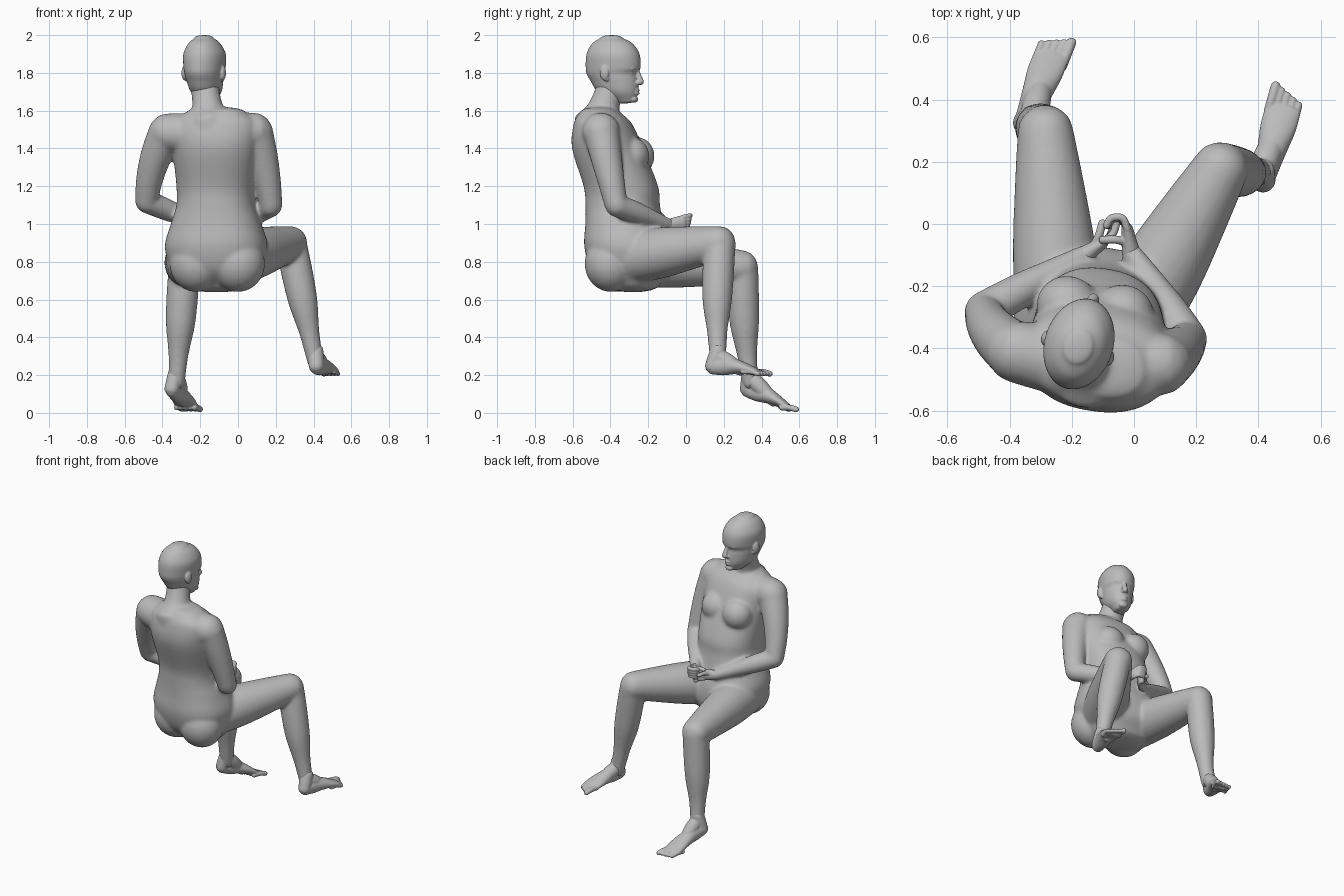
import bpy
import bmesh
from math import sin, cos, pi, radians, copysign
from mathutils import Vector, Matrix

old_cube = bpy.data.objects.get("Cube")
if old_cube:
    bpy.data.objects.remove(old_cube, do_unlink=True)

grey = (0.5, 0.5, 0.5, 1)
skin = bpy.data.materials.new("grey_skin")
skin.use_nodes = True
skin.diffuse_color = grey
skin.node_tree.nodes["Principled BSDF"].inputs["Base Color"].default_value = grey

X, Y, Z = Matrix.Identity(3)
body_turn = Matrix.Rotation(radians(-9), 4, 'Z')
head_turn = Matrix.Rotation(radians(-18), 4, 'Z')


def smooth_path(keys, steps=5):
    """Spline through (centre, half width, half depth) sections."""
    keys = [Vector((*centre, width, depth)) for centre, width, depth in keys]
    keys = [keys[0] * 2 - keys[1], *keys, keys[-1] * 2 - keys[-2]]
    path = []
    for before, start, end, after in zip(keys, keys[1:], keys[2:], keys[3:]):
        pull_start, pull_end = (end - before) / 2, (after - start) / 2
        for step in range(steps):
            t = step / steps
            ease = t * t * (3 - 2 * t)
            path.append(start.lerp(end, ease) + pull_start * t * (1 - t) ** 2
                        - pull_end * t * t * (1 - t))
    return path + [keys[-2]]


def loft(bm, keys, side=X, normal=None, cap=0.9, segments=24, roundness=1):
    """Tube with domed ends; roundness below one squares the sections."""
    path = smooth_path(keys)
    rows = []
    for i, section in enumerate(path):
        ahead, behind = path[min(i + 1, len(path) - 1)], path[max(i - 1, 0)]
        tangent = normal or (ahead - behind).xyz.normalized()
        rows.append((section.xyz, tangent, section[3], section[4]))

    def dome(row, sign):
        centre, tangent, width, depth = row
        height = cap * min(width, depth) * sign
        return [(centre + tangent * height * sin(a), tangent, width * cos(a), depth * cos(a))
                for a in map(radians, (25, 50, 75))]

    def swell(value):
        return copysign(abs(value) ** roundness, value)

    rows = dome(rows[0], -1)[::-1] + rows + dome(rows[-1], 1)
    rings = []
    for centre, tangent, width, depth in rows:
        across = (side - tangent * side.dot(tangent)).normalized()
        outward = tangent.cross(across)
        angles = [2 * pi * j / segments for j in range(segments)]
        rings.append([bm.verts.new(centre + across * width * swell(cos(a))
                                   + outward * depth * swell(sin(a))) for a in angles])
    for ring, following in zip(rings, rings[1:]):
        for j in range(segments):
            k = (j + 1) % segments
            bm.faces.new((ring[j], ring[k], following[k], following[j]))
    bm.faces.new(rings[0][::-1])
    bm.faces.new(rings[-1])


def limb(bm, start, end, radii, bow=Vector(), side=X, depths=None):
    """Tapered limb between two joints, its sections evenly spaced."""
    keys = []
    for i, (width, depth) in enumerate(zip(radii, depths or radii)):
        t = i / (len(radii) - 1)
        keys.append((start.lerp(end, t) + bow * sin(pi * t), width, depth))
    loft(bm, keys, side)


def digit(bm, points, radius):
    """Finger, thumb or toe."""
    loft(bm, [(point, radius, radius) for point in points], side=Z, segments=12)


def ball(bm, centre, size, turn=body_turn):
    place = Matrix.Translation(centre) @ turn @ Matrix.Diagonal((*size, 1))
    bmesh.ops.create_uvsphere(bm, u_segments=24, v_segments=16, radius=1, matrix=place)


def finish(name, bm, voxel, rounds):
    """Fuse the overlapping volumes into one smooth skin."""
    bmesh.ops.recalc_face_normals(bm, faces=bm.faces)
    mesh = bpy.data.meshes.new(name)
    bm.to_mesh(mesh)
    bm.free()
    mesh.materials.append(skin)
    part = bpy.data.objects.new(name, mesh)
    bpy.context.collection.objects.link(part)
    fuse = part.modifiers.new("fuse", 'REMESH')
    fuse.mode = 'VOXEL'
    fuse.voxel_size = voxel
    fuse.use_smooth_shade = True
    relax = part.modifiers.new("relax", 'SMOOTH')
    relax.factor = 0.5
    relax.iterations = rounds


# Joints
right_hip, right_knee = Vector((-0.24, -0.3, 0.81)), Vector((-0.285, 0.3, 0.77))
right_ankle = Vector((-0.325, 0.34, 0.16))
left_hip, left_knee = Vector((0, -0.3, 0.82)), Vector((0.28, 0.18, 0.9))
left_ankle = Vector((0.41, 0.17, 0.27))
right_shoulder, right_elbow = Vector((-0.38, -0.41, 1.485)), Vector((-0.485, -0.28, 1.12))
right_wrist = Vector((-0.16, -0.1, 0.985))
left_shoulder, left_elbow = Vector((0.09, -0.45, 1.49)), Vector((0.175, -0.37, 1.1))
left_wrist = Vector((-0.01, -0.09, 0.995))

# Torso rings: height, back, front, half width
body = bmesh.new()
rings = [(0.68, -0.42, -0.14, 0.19), (0.76, -0.5, -0.08, 0.24), (0.88, -0.535, -0.08, 0.272),
         (1, -0.53, -0.12, 0.24), (1.1, -0.53, -0.14, 0.21), (1.2, -0.54, -0.15, 0.21),
         (1.4, -0.6, -0.23, 0.23), (1.53, -0.59, -0.29, 0.23), (1.59, -0.56, -0.35, 0.16)]
loft(body, [(Vector((-0.115, (back + front) / 2, height)), half, (front - back) / 2)
            for height, back, front, half in rings],
     side=body_turn @ X, normal=Z, cap=0.3, segments=40, roundness=0.87)
chest, seat = Vector((-0.125, -0.275, 1.36)), Vector((-0.11, -0.38, 0.79))
for way in (-1, 1):
    offset = body_turn @ X * way
    ball(body, chest + offset * 0.09, (0.1, 0.095, 0.1))
    ball(body, seat + offset * 0.11, (0.145, 0.14, 0.15))
limb(body, Vector((-0.15, -0.465, 1.53)), Vector((-0.175, -0.4, 1.72)),
     (0.13, 0.09, 0.077, 0.075))

# Legs and arms share their tapers
for hip, knee, ankle in ((right_hip, right_knee, right_ankle), (left_hip, left_knee, left_ankle)):
    limb(body, hip, knee, (0.14, 0.135, 0.115, 0.09))
    limb(body, knee, ankle, (0.083, 0.084, 0.077, 0.054, 0.043), bow=Y * -0.01)
for shoulder, elbow, wrist, bow in (
        (right_shoulder, right_elbow, right_wrist, X * -0.02),
        (left_shoulder, left_elbow, left_wrist, X * 0.01)):
    limb(body, Vector((-0.14, -0.46, 1.47)), shoulder, (0.12, 0.11, 0.1), side=Y)
    limb(body, shoulder, elbow, (0.095, 0.084, 0.072, 0.061), bow)
    limb(body, elbow, wrist, (0.062, 0.058, 0.046, 0.033), side=Z)
finish("body", body, 0.009, 14)


# Head, shaped in its own turned frame
def on_head(across, forward, height):
    return Vector((-0.175, -0.38, height)) + head_turn @ Vector((across, forward, 0))


head = bmesh.new()
rings = [(1.65, -0.01, 0.115, 0.04), (1.7, -0.09, 0.13, 0.078), (1.76, -0.13, 0.13, 0.094),
         (1.795, -0.15, 0.127, 0.1), (1.83, -0.155, 0.143, 0.107), (1.9, -0.15, 0.137, 0.109),
         (1.955, -0.12, 0.1, 0.082), (1.985, -0.075, 0.045, 0.05)]
loft(head, [(on_head(0, (back + front) / 2, height), half, (front - back) / 2)
            for height, back, front, half in rings],
     side=head_turn @ X, normal=Z, cap=0.3, segments=40)
limb(head, on_head(0, 0.125, 1.82), on_head(0, 0.146, 1.752), (0.012, 0.014, 0.019),
     side=head_turn @ X)
for height in (1.709, 1.692):
    ball(head, on_head(0, 0.122, height), (0.025, 0.018, 0.01), head_turn)
ball(head, on_head(0, 0.11, 1.66), (0.03, 0.022, 0.018), head_turn)
for way in (-1, 1):
    eyelid, brow = on_head(way * 0.036, 0.1, 1.796), on_head(way * 0.035, 0.112, 1.822)
    nostril = on_head(way * 0.014, 0.132, 1.746)
    ear, lobe = on_head(way * 0.107, -0.02, 1.8), on_head(way * 0.1, -0.01, 1.77)
    ball(head, eyelid, (0.02, 0.017, 0.01), head_turn)
    ball(head, brow, (0.028, 0.017, 0.012), head_turn)
    ball(head, nostril, (0.011, 0.014, 0.01), head_turn)
    ball(head, ear, (0.015, 0.025, 0.04), head_turn)
    ball(head, lobe, (0.01, 0.014, 0.016), head_turn)
finish("head", head, 0.0045, 6)


# Feet: arched sole joined to the ankle, then five toes fanned from the inner side out
def foot(name, ankle, heel, sole_end, inward):
    bm = bmesh.new()
    limb(bm, heel, sole_end, (0.036, 0.042, 0.05, 0.058, 0.058), bow=Z * 0.015,
         depths=(0.042, 0.05, 0.042, 0.03, 0.02))
    limb(bm, ankle + Z * 0.06, heel, (0.042, 0.042, 0.04))
    limb(bm, ankle + Z * 0.03, heel.lerp(sole_end, 0.65), (0.04, 0.045, 0.04, 0.03))
    forward = ((sole_end - heel) * Vector((1, 1, 0))).normalized()
    inner = forward.cross(Z) * inward
    for i in range(5):
        root = sole_end + inner * (0.044 - 0.022 * i) - forward * 0.01 * i
        tip = root + forward * 0.065 - Z * 0.01
        digit(bm, (root - forward * 0.02, root + forward * 0.025, tip), 0.013 if i else 0.016)
    finish(name, bm, 0.004, 6)


foot("right_foot", right_ankle, Vector((-0.35, 0.325, 0.125)), Vector((-0.265, 0.54, 0.028)),
     inward=1)
foot("left_foot", left_ankle, Vector((0.415, 0.14, 0.245)), Vector((0.48, 0.37, 0.217)),
     inward=-1)


# Hands: flat palm, four stacked fingers curling inward, and a thumb
def hand(name, wrist, knuckles, curl):
    bm = bmesh.new()
    forward = (knuckles - wrist).normalized()
    limb(bm, wrist, knuckles, (0.032, 0.034, 0.037), side=Z, depths=(0.03, 0.024, 0.019))
    for i in range(4):
        root = knuckles + Z * (0.027 - 0.018 * i)
        bend = root + forward * (0.035 - 0.004 * i) + curl * 0.01
        tip = root + forward * 0.01 + curl * (0.065 - 0.005 * i)
        digit(bm, (root, bend, bend + curl * 0.035, tip), 0.0125)
    thumb_bend = wrist + forward * 0.04 + curl * 0.035 + Z * 0.02
    digit(bm, (wrist + forward * 0.02, thumb_bend, thumb_bend + curl * 0.05), 0.0135)
    finish(name, bm, 0.0035, 4)


hand("left_hand", left_wrist, Vector((-0.022, -0.015, 1.01)), curl=-X)
hand("right_hand", right_wrist, Vector((-0.1, -0.06, 0.985)), curl=Vector((0.3, 0.95, 0)))
